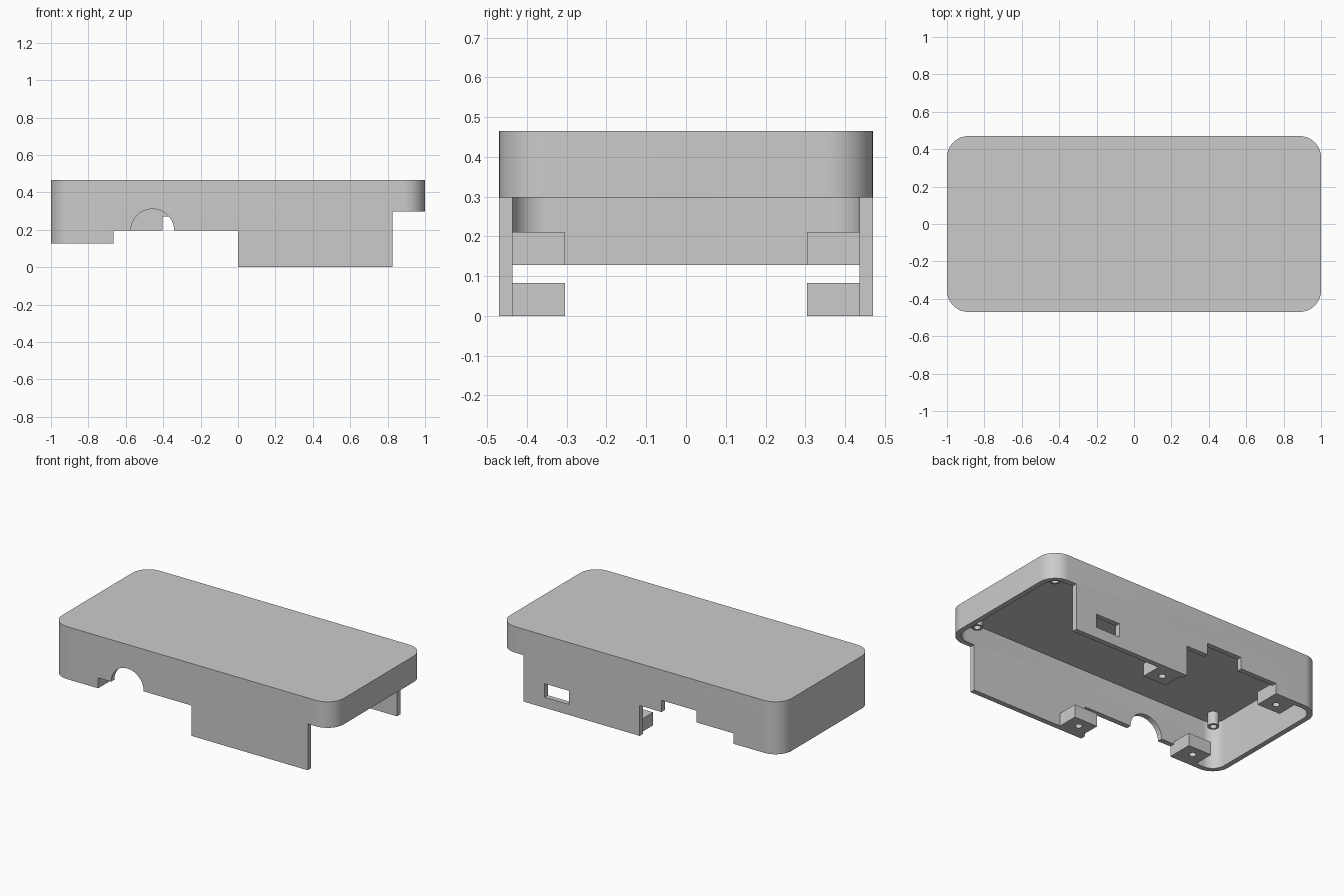
import bpy, bmesh, math
from mathutils import Matrix, Vector

cube = bpy.data.objects.get("Cube")
if cube:
    bpy.data.objects.remove(cube, do_unlink=True)

GREY = (0.6, 0.6, 0.6, 1)
plastic = bpy.data.materials.new("light_grey_plastic")
plastic.use_nodes = True
plastic.diffuse_color = GREY
plastic.node_tree.nodes["Principled BSDF"].inputs["Base Color"].default_value = GREY

HALF_X, HALF_Y, TOP = 1.0, 0.47, 0.465
WALL, CORNER = 0.033, 0.115
CEILING = TOP - WALL


def prism(name, outline, offset):
    """Solid made by extruding a closed outline of 3D points."""
    bm = bmesh.new()
    face = bm.faces.new([bm.verts.new(p) for p in outline])
    moved = bmesh.ops.extrude_face_region(bm, geom=[face])["geom"]
    verts = [v for v in moved if isinstance(v, bmesh.types.BMVert)]
    bmesh.ops.translate(bm, verts=verts, vec=Vector(offset))
    bmesh.ops.recalc_face_normals(bm, faces=bm.faces)
    mesh = bpy.data.meshes.new(name)
    bm.to_mesh(mesh)
    bm.free()
    mesh.materials.append(plastic)
    obj = bpy.data.objects.new(name, mesh)
    bpy.context.collection.objects.link(obj)
    return obj


def box(name, x0, x1, y0, y1, z0, z1):
    base = [(x0, y0, z0), (x1, y0, z0), (x1, y1, z0), (x0, y1, z0)]
    return prism(name, base, (0, 0, z1 - z0))


def rod(name, x, y, z0, z1, radius, steps=32):
    ring = [2 * math.pi * i / steps for i in range(steps)]
    return prism(name, [(x + radius * math.cos(a), y + radius * math.sin(a), z0)
                        for a in ring], (0, 0, z1 - z0))


def rounded_slab(name, inset, z0, z1, steps=16):
    r = CORNER - inset
    outline = []
    for k, (sx, sy) in enumerate([(1, 1), (-1, 1), (-1, -1), (1, -1)]):
        for i in range(steps + 1):
            a = math.pi / 2 * (k + i / steps)
            outline.append((sx * (HALF_X - CORNER) + r * math.cos(a),
                            sy * (HALF_Y - CORNER) + r * math.sin(a), z0))
    return prism(name, outline, (0, 0, z1 - z0))


def cut(target, *cutters):
    """Subtract the cutters one by one and discard them."""
    for cutter in cutters:
        mod = target.modifiers.new("cut", "BOOLEAN")
        mod.operation, mod.solver, mod.object = "DIFFERENCE", "EXACT", cutter
        graph = bpy.context.evaluated_depsgraph_get()
        mesh = bpy.data.meshes.new_from_object(target.evaluated_get(graph))
        target.modifiers.clear()
        target.data = mesh
        bpy.data.objects.remove(cutter, do_unlink=True)


def smooth(obj):
    bpy.ops.object.select_all(action="DESELECT")
    obj.select_set(True)
    bpy.context.view_layer.objects.active = obj
    bpy.ops.object.shade_smooth_by_angle(angle=math.radians(30))


# Lid shell: rounded slab hollowed from below
shell = rounded_slab("lid_shell", 0, 0, TOP)
cavity = rounded_slab("cavity", WALL, -0.2, CEILING)

# Stepped lower edge shared by front and back walls
steps = [(-1.2, -0.3), (-1.2, 0.128), (-0.665, 0.128), (-0.665, 0.195), (0, 0.195),
         (0, -0.1), (0.825, -0.1), (0.825, 0.298), (1.2, 0.298), (1.2, -0.3)]
lower_edge = prism("lower_edge", [(x, -0.7, z) for x, z in steps], (0, 1.4, 0))

# Arched cable opening in the front wall
arch = [(-0.457 + 0.116 * math.cos(math.pi * i / 32),
         0.195 + 0.116 * math.sin(math.pi * i / 32)) for i in range(33)]
arch = [(-0.341, 0.1)] + arch + [(-0.573, 0.1)]
arch_cut = prism("arch", [(x, -0.6, z) for x, z in arch], (0, 0.3, 0))

# Square notch and slot in the back wall
notch = box("notch", -0.405, -0.155, 0.3, 0.6, 0.1, 0.27)
slot = box("slot", 0.503, 0.675, 0.3, 0.6, 0.068, 0.155)
cut(shell, cavity, lower_edge, arch_cut, notch, slot)
smooth(shell)

for side, s in (("front", -1), ("back", 1)):
    # Screw blocks on the inside of the long walls
    for place, x, z in (("middle", 0.02, 0), ("end", -0.83, 0.128)):
        y0, y1 = sorted((s * 0.305, s * (HALF_Y - WALL)))
        block = box(f"{side}_{place}_screw_block", x, x + 0.165, y0, y1, z, z + 0.083)
        cut(block, rod("bore", x + 0.0825, s * 0.371, z - 0.1, z + 0.2, 0.021))
        smooth(block)
    # Hollow corner posts under the ceiling
    for place, x in (("left", 0.88), ("right", -0.88)):
        post = rod(f"{side}_{place}_post", x, s * 0.345, 0.35, CEILING, 0.034)
        cut(post, rod("bore", x, s * 0.345, 0.2, CEILING - 0.01, 0.02))
        smooth(post)
